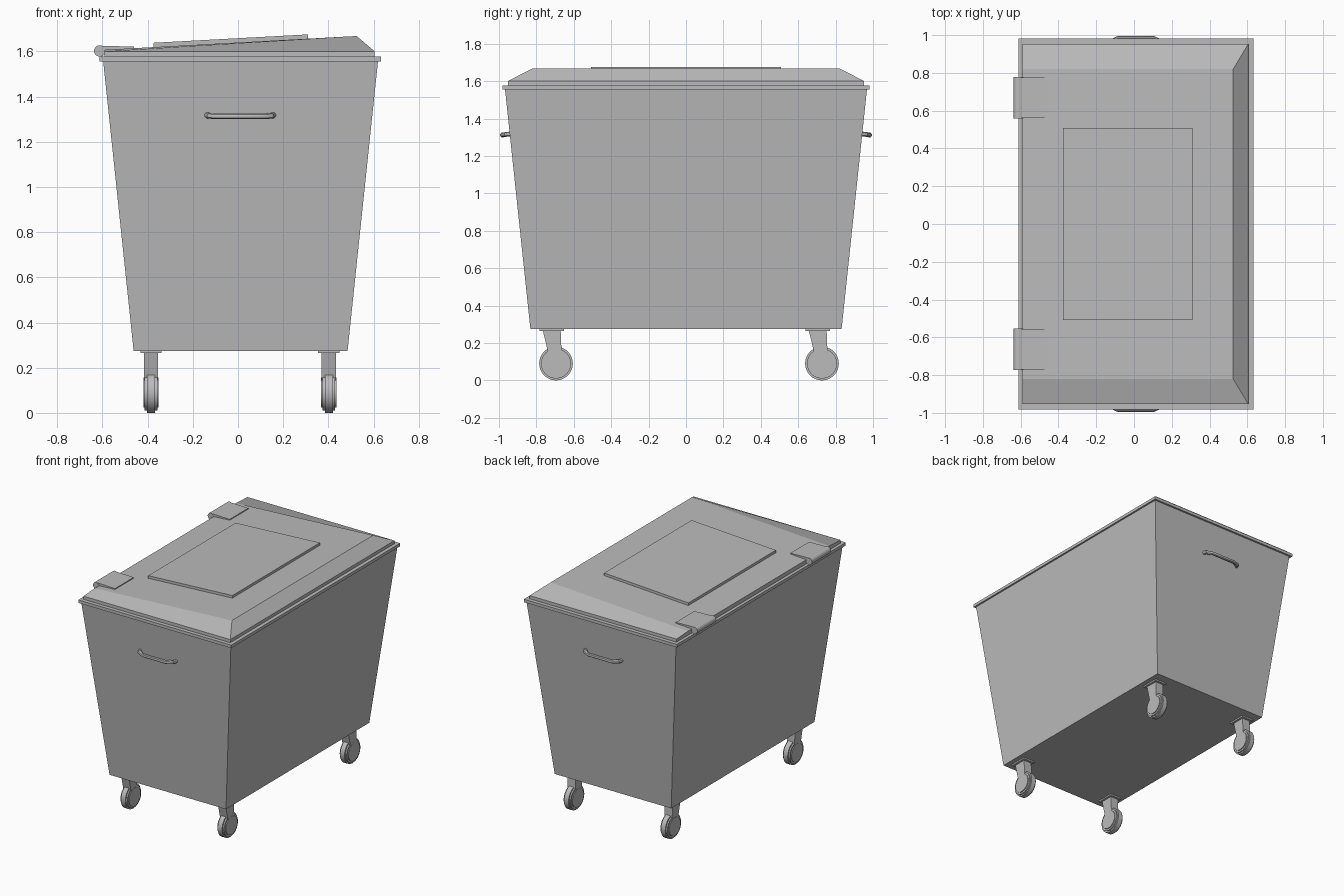
import bpy, bmesh, math
from mathutils import Matrix, Vector

cube = bpy.data.objects.get("Cube")
if cube:
    bpy.data.objects.remove(cube, do_unlink=True)

grey = bpy.data.materials.new("plain_grey")
grey.use_nodes = True
colour = (0.5, 0.5, 0.5, 1)
grey.diffuse_color = colour
grey.node_tree.nodes["Principled BSDF"].inputs["Base Color"].default_value = colour


def finish(name, bm, smooth=False):
    bmesh.ops.recalc_face_normals(bm, faces=bm.faces)
    mesh = bpy.data.meshes.new(name)
    bm.to_mesh(mesh)
    bm.free()
    mesh.materials.append(grey)
    obj = bpy.data.objects.new(name, mesh)
    bpy.context.collection.objects.link(obj)
    if smooth:
        bpy.ops.object.select_all(action='DESELECT')
        obj.select_set(True)
        bpy.context.view_layer.objects.active = obj
        bpy.ops.object.shade_smooth_by_angle(angle=math.radians(35))
    return obj


def rect(x0, x1, y, z0, z1=None):
    """Rectangle whose height runs from z0 at x0 to z1 at x1."""
    z1 = z0 if z1 is None else z1
    return [(x0, -y, z0), (x1, -y, z1), (x1, y, z1), (x0, y, z0)]


def loft(name, *rings, smooth=False):
    bm = bmesh.new()
    loops = [[bm.verts.new(p) for p in ring] for ring in rings]
    for a, b in zip(loops, loops[1:]):
        for i in range(len(a)):
            j = (i + 1) % len(a)
            bm.faces.new((a[i], a[j], b[j], b[i]))
    bm.faces.new(loops[0])
    bm.faces.new(loops[-1])
    return finish(name, bm, smooth)


def cylinder(name, centre, radius, width, axis='X', bevel=0):
    bm = bmesh.new()
    bmesh.ops.create_cone(bm, cap_ends=True, segments=40, radius1=radius,
                          radius2=radius, depth=width)
    if bevel:
        rims = [e for e in bm.edges if any(len(f.verts) > 4 for f in e.link_faces)]
        bmesh.ops.bevel(bm, geom=rims, offset=bevel, segments=2, affect='EDGES')
    turn = Matrix.Rotation(math.pi / 2, 4, 'Y' if axis == 'X' else 'X')
    bm.transform(Matrix.Translation(centre) @ turn)
    return finish(name, bm, True)


# Tapered body and its rim
loft("body", rect(-0.462, 0.485, 0.832, 0.275), rect(-0.597, 0.62, 0.968, 1.56))
loft("rim", rect(-0.612, 0.632, 0.981, 1.555), rect(-0.612, 0.632, 0.981, 1.577))

# Wedge lid with sloping sides, and the raised panel on top
loft("lid_lip", rect(-0.59, 0.605, 0.953, 1.577), rect(-0.59, 0.605, 0.953, 1.6))
loft("lid", rect(-0.59, 0.605, 0.953, 1.6), rect(-0.59, 0.525, 0.82, 1.607, 1.668))
loft("lid_panel", rect(-0.375, 0.31, 0.508, 1.61, 1.648),
     rect(-0.375, 0.31, 0.508, 1.638, 1.675))

# Hinges: barrel and strap
for side, y in (("right", -0.663), ("left", 0.668)):
    cylinder(side + "_hinge_barrel", (-0.612, y, 1.602), 0.025, 0.22, 'Y')
    strap = loft(side + "_hinge_strap", rect(-0.612, -0.46, 0.108, 1.6),
                 rect(-0.612, -0.46, 0.108, 1.625, 1.621))
    strap.location.y = y

# Bent bar handles, leaning square to the end walls
for name, s in (("front_handle", -1), ("back_handle", 1)):
    path = [(-0.138, 0.935, 1.318), (-0.128, 0.962, 1.315), (-0.085, 0.982, 1.312),
            (0.105, 0.982, 1.312), (0.148, 0.962, 1.315), (0.158, 0.935, 1.318)]
    points = [Vector(p) for p in path]
    rings = []
    for i, p in enumerate(points):
        t = (points[min(i + 1, 5)] - points[max(i - 1, 0)]).normalized()
        u = t.cross(Vector((0, 0, 1))).normalized()
        v = u.cross(t)
        ring = []
        for k in range(10):
            a = k * math.tau / 10
            q = p + 0.013 * (math.cos(a) * u + math.sin(a) * v)
            ring.append((q.x, s * q.y, q.z))
        rings.append(ring)
    loft(name, *rings, smooth=True)

# Casters: mounting plate, tapered fork, round cheek and tyre
for end, y in (("front", -0.695), ("back", 0.727)):
    for side, x in (("right", -0.385), ("left", 0.402)):
        name = end + "_" + side
        plate = loft(name + "_caster_plate", rect(-0.047, 0.047, 0.065, 0.264),
                     rect(-0.047, 0.047, 0.065, 0.276))
        plate.location = (x, y - 0.023, 0)
        fork = [(-0.07, 0.265), (0.025, 0.265), (0.03, 0.14), (0, 0.09), (-0.04, 0.14)]
        loft(name + "_caster_fork",
             *[[(x + w, y + a, z) for a, z in fork] for w in (-0.032, 0.032)])
        cylinder(name + "_caster_cheek", (x, y, 0.09), 0.067, 0.068)
        cylinder(name + "_caster_tyre", (x, y, 0.09), 0.09, 0.056, bevel=0.01)
